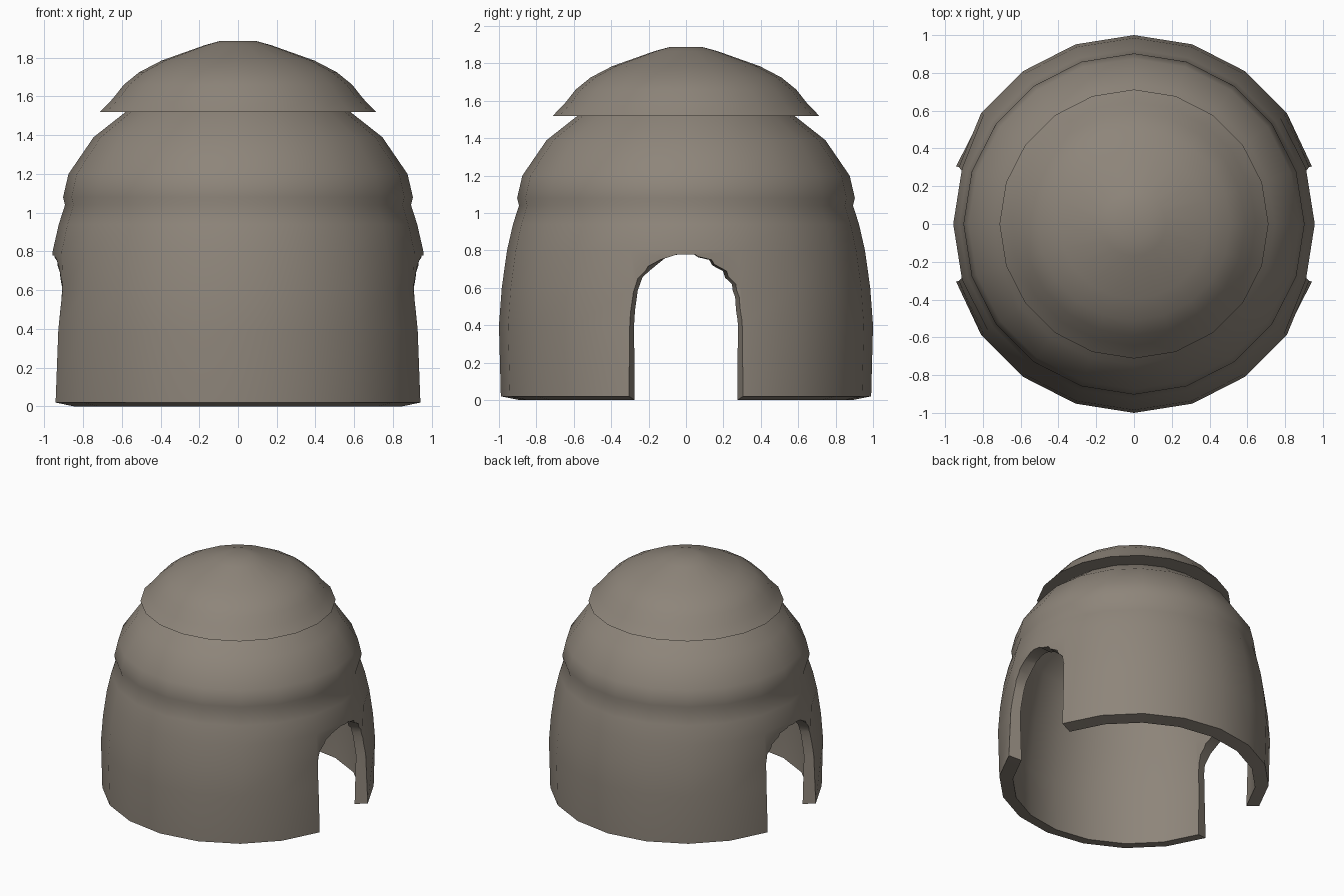
import bpy, bmesh
from math import sin, cos, radians

if "Cube" in bpy.data.objects:
    bpy.data.objects.remove(bpy.data.objects["Cube"])

SIDES = 20
stone = bpy.data.materials.new("warm grey clay")
stone.diffuse_color = (0.27, 0.235, 0.195, 1)
stone.use_nodes = True
stone.node_tree.nodes["Principled BSDF"].inputs["Base Color"].default_value = stone.diffuse_color

# Closed cross-section (radius, height): outer wall, brow, cap, then inner wall
outer = [(0.99, 0.02), (1.0, 0.4), (0.985, 0.6), (0.957, 0.8), (0.925, 0.94),
         (0.893, 1.04), (0.903, 1.08), (0.875, 1.2), (0.745, 1.39), (0.58, 1.52),
         (0.712, 1.52), (0.645, 1.59), (0.59, 1.66), (0.51, 1.725), (0.395, 1.785),
         (0.17, 1.865), (0.09, 1.887), (0, 1.887)]
inner = [(0, 1.79), (0.09, 1.785), (0.36, 1.69), (0.5, 1.58), (0.53, 1.44),
         (0.67, 1.32), (0.78, 1.17), (0.80, 1.05), (0.857, 0.78), (0.9, 0.39), (0.89, 0.0)]
# Wall beside the doorways is pulled in a little at these heights
PULL = {0.4: 0.975, 0.6: 0.965}


def mesh_object(name, bm):
    bmesh.ops.recalc_face_normals(bm, faces=bm.faces)
    me = bpy.data.meshes.new(name)
    bm.to_mesh(me)
    bm.free()
    me.materials.append(stone)
    ob = bpy.data.objects.new(name, me)
    bpy.context.collection.objects.link(ob)
    return ob


def domed_hut():
    bm = bmesh.new()
    rings = []
    for r, z in outer + inner:
        if r == 0:
            rings.append([bm.verts.new((0, 0, z))] * SIDES)
            continue
        ring = []
        for i in range(SIDES):
            a = radians(360 * i / SIDES)
            k = PULL.get(z, 1) if i in (0, 1, 9, 10, 11, 19) else 1
            ring.append(bm.verts.new((r * k * cos(a), r * k * sin(a), z)))
        rings.append(ring)
    for n, lo in enumerate(rings):
        hi = rings[(n + 1) % len(rings)]
        for i in range(SIDES):
            j = (i + 1) % SIDES
            vs = list(dict.fromkeys((lo[i], lo[j], hi[j], hi[i])))
            if len(vs) > 2:
                bm.faces.new(vs)
    return mesh_object("domed_hut", bm)


def doorway_cutter(side):
    # Arch outline that widens outward, so the jambs point at the hut's axis
    half = [(0.309, -0.2), (0.309, 0.42), (0.298, 0.55), (0.28, 0.62), (0.225, 0.69),
            (0.14, 0.75), (0.05, 0.778)]
    outline = half + [(-y, z) for y, z in reversed(half)]
    bm = bmesh.new()
    near, far = [[bm.verts.new((side * x, y * x / 0.953, z)) for y, z in outline]
                 for x in (0.4, 1.3)]
    n = len(outline)
    for i in range(n):
        bm.faces.new((near[i], near[(i + 1) % n], far[(i + 1) % n], far[i]))
    bm.faces.new(near)
    bm.faces.new(far)
    ob = mesh_object("doorway_cutter", bm)
    ob.hide_render = True
    return ob


hut = domed_hut()
bpy.context.view_layer.objects.active = hut
hut.select_set(True)

# Cut the two opposite doorways
for side in (1, -1):
    cutter = doorway_cutter(side)
    mod = hut.modifiers.new("doorway", 'BOOLEAN')
    mod.operation = 'DIFFERENCE'
    mod.solver = 'EXACT'
    mod.object = cutter
    bpy.ops.object.modifier_apply(modifier=mod.name)
    bpy.data.objects.remove(cutter)

bpy.ops.object.shade_smooth_by_angle(angle=radians(40))
